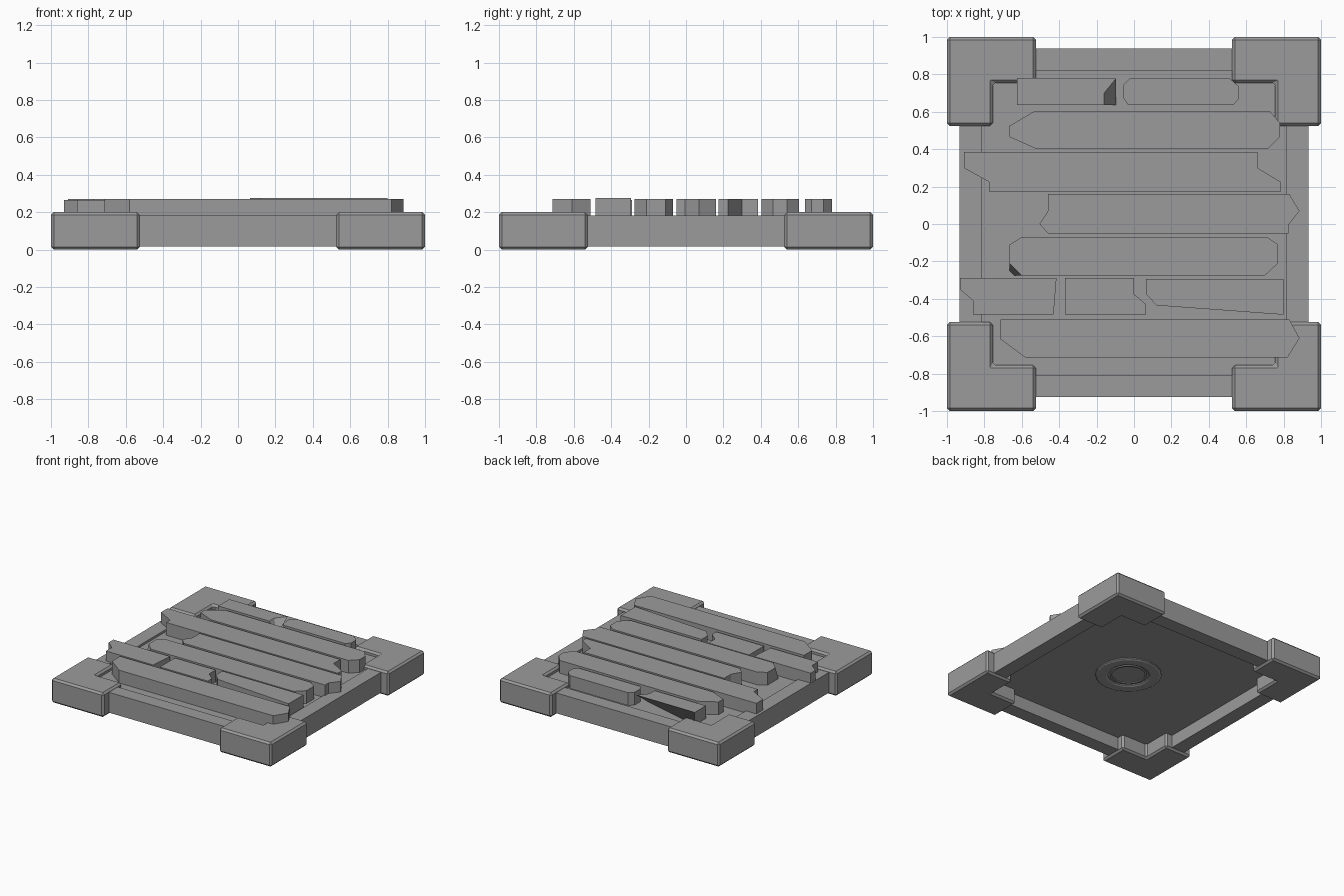
import bpy, bmesh, math

if "Cube" in bpy.data.objects:
    bpy.data.objects.remove(bpy.data.objects["Cube"])

grey = bpy.data.materials.new("stone grey")
grey.diffuse_color = (0.33, 0.33, 0.33, 1)
grey.use_nodes = True
grey.node_tree.nodes["Principled BSDF"].inputs["Base Color"].default_value = grey.diffuse_color


def finish(name, bm):
    bmesh.ops.recalc_face_normals(bm, faces=bm.faces)
    me = bpy.data.meshes.new(name)
    bm.to_mesh(me)
    bm.free()
    me.materials.append(grey)
    ob = bpy.data.objects.new(name, me)
    bpy.context.collection.objects.link(ob)
    return ob


def prism(name, top, z0, z1, base=None):
    """Closed block between a base outline and a top outline."""
    bm = bmesh.new()
    lo = [bm.verts.new((x, y, z0)) for x, y in (base or top)]
    hi = [bm.verts.new((x, y, z1)) for x, y in top]
    bm.faces.new(lo[::-1])
    bm.faces.new(hi)
    for i in range(len(top)):
        j = (i + 1) % len(top)
        bm.faces.new((lo[i], lo[j], hi[j], hi[i]))
    return finish(name, bm)


def sweep(name, loops):
    """Closed ring of quads from equal-length loops."""
    bm = bmesh.new()
    vs = [[bm.verts.new(p) for p in loop] for loop in loops]
    for a, b in zip(vs, vs[1:] + vs[:1]):
        for i in range(len(a)):
            j = (i + 1) % len(a)
            bm.faces.new((a[i], a[j], b[j], b[i]))
    return finish(name, bm)


def rect(x, y, cy, z):
    return [(sx * x, cy + sy * y, z) for sx, sy in ((-1, -1), (1, -1), (1, 1), (-1, 1))]


def corner(x, y, sx, sy, cut, scale):
    """Broken corner: a slanted cut dx by dy, starting 'step' in from the long edge."""
    dx, dy, step = ([c * scale for c in cut] + [0])[:3]
    long_side = [(x + sx * dx, y + sy * abs(step))]
    if step > 0:
        long_side.insert(0, (x + sx * dx, y))
    return long_side + [(x, y + sy * dy)]


def plank(x0, x1, y0, y1, top=.27, worn=None, wear=1, **cuts):
    """Box with broken corners; the worn corner slopes out to a fuller base."""
    def outline(base):
        pts = []
        for key, x, y, sx, sy in (("sw", x0, y0, 1, 1), ("se", x1, y0, -1, 1),
                                  ("ne", x1, y1, -1, -1), ("nw", x0, y1, 1, -1)):
            if key not in cuts:
                pts.append((x, y))
                continue
            part = corner(x, y, sx, sy, cuts[key], wear if base and key == worn else 1)
            pts += part[::-1] if key in ("sw", "ne") else part
        return pts
    upper, lower = outline(False), outline(True)
    # Drop points where two cuts meet
    keep = [i for i in range(len(upper)) if math.dist(upper[i], upper[i - 1]) > .002]
    prism("plank", [upper[i] for i in keep], .165, top, [lower[i] for i in keep])


# Square frame and recessed centre panel
sweep("frame", [rect(.932, .931, .006, .016), rect(.932, .931, .006, .183),
                rect(.814, .815, .005, .183), rect(.814, .815, .005, .016)])
prism("panel", [p[:2] for p in rect(.82, .82, .005, 0)], .12, .165)

# L-shaped bevelled corner blocks
ell = [(1, 1), (.525, 1), (.525, .755), (.755, .755), (.755, .525), (1, .525)]
for sx in (-1, 1):
    for sy in (-1, 1):
        ob = prism("corner_block", [(x * sx, y * sy) for x, y in ell], 0, .2)
        bev = ob.modifiers.new("bevel", 'BEVEL')
        bev.width = .015
        bev.segments = 1

# Broken planks, front to back
plank(-.715, .885, -.715, -.51, sw=(.135, .10), se=(.065, .105), ne=(.055, .10))
plank(-.93, -.415, -.485, -.29, .265, sw=(.07, .135, .075), se=(.015, .19))
plank(-.37, .065, -.485, -.29, .265, ne=(.065, .14, .085))
plank(.065, .80, -.485, -.295, .275, sw=(.055, .11, -.05))
plank(-.665, .77, -.275, -.07, worn="sw", wear=.38,
      sw=(.065, .065), se=(.07, .065), ne=(.06, .04), nw=(.065, .04))
plank(-.505, .885, -.05, .16, sw=(.045, .05), se=(.06, .12, .045), ne=(.055, .09), nw=(.045, .16, .09))
plank(-.91, .785, .175, .385, sw=(.135, .125, .05), ne=(.125, .16, .085))
plank(-.665, .78, .405, .605, sw=(.135, .06), se=(.06, .06), ne=(.055, .065), nw=(.135, .08))
plank(-.625, -.095, .635, .78, worn="se", wear=.02, se=(.065, .144, .065))
plank(-.055, .56, .635, .78, sw=(.025, .035), se=(.03, .035), ne=(.05, .045), nw=(.035, .035))


# Round fitting under the panel
def circle(r, z, n=20):
    return [(.03 + r * math.cos(k * math.tau / n), -.03 + r * math.sin(k * math.tau / n), z)
            for k in range(n)]


sweep("underside_ring", [circle(.25, .125), circle(.25, .112), circle(.235, .105),
                         circle(.17, .105), circle(.155, .112), circle(.155, .125)])
sweep("underside_inner_ring", [circle(.14, .125), circle(.14, .112),
                               circle(.125, .112), circle(.125, .125)])
